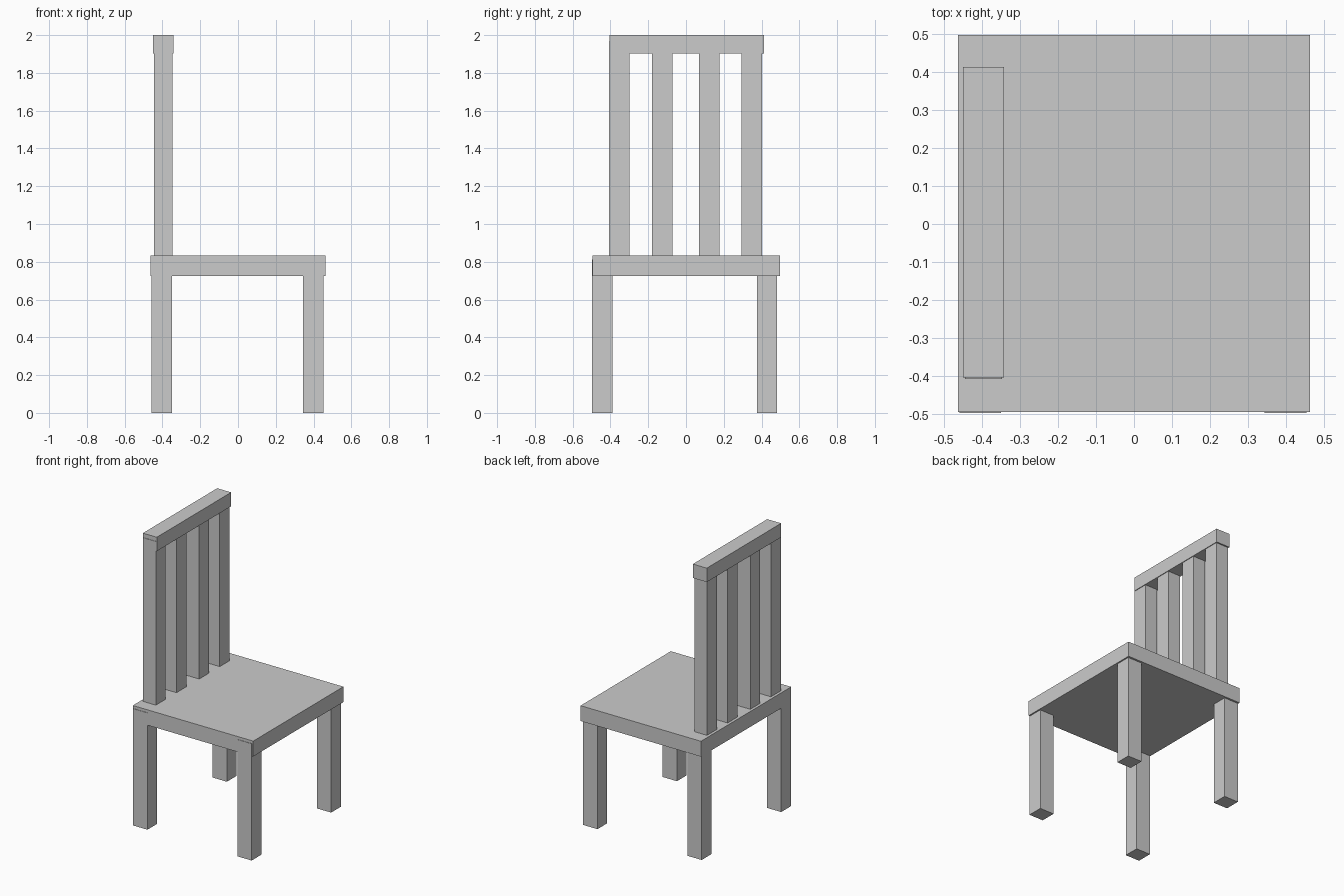
import bpy

if "Cube" in bpy.data.objects:
    bpy.data.objects.remove(bpy.data.objects["Cube"])


def box(name, x, y, z):
    """Axis-aligned box from (min, max) ranges."""
    bpy.ops.mesh.primitive_cube_add(size=1)
    ob = bpy.context.object
    ob.name = name
    ob.location = [(a + b) / 2 for a, b in (x, y, z)]
    ob.scale = [b - a for a, b in (x, y, z)]
    bpy.ops.object.transform_apply(location=False, rotation=False, scale=True)
    return ob


# Seat slab
box("seat", (-0.463, 0.463), (-0.494, 0.497), (0.725, 0.832))

# Four legs, let into the seat
for side, x in (("back", (-0.459, -0.349)), ("front", (0.343, 0.453))):
    for hand, y in (("right", (-0.497, -0.39)), ("left", (0.376, 0.483))):
        box(f"{side}_{hand}_leg", x, y, (0, 0.812))

# Four upright slats of the backrest
for i, y in enumerate((-0.353, -0.126, 0.123, 0.349)):
    box(f"back_slat_{i + 1}", (-0.444, -0.347), (y - 0.054, y + 0.054), (0.78, 1.97))

# Rail across the top of the slats
box("top_rail", (-0.449, -0.342), (-0.404, 0.413), (1.903, 2.0))
